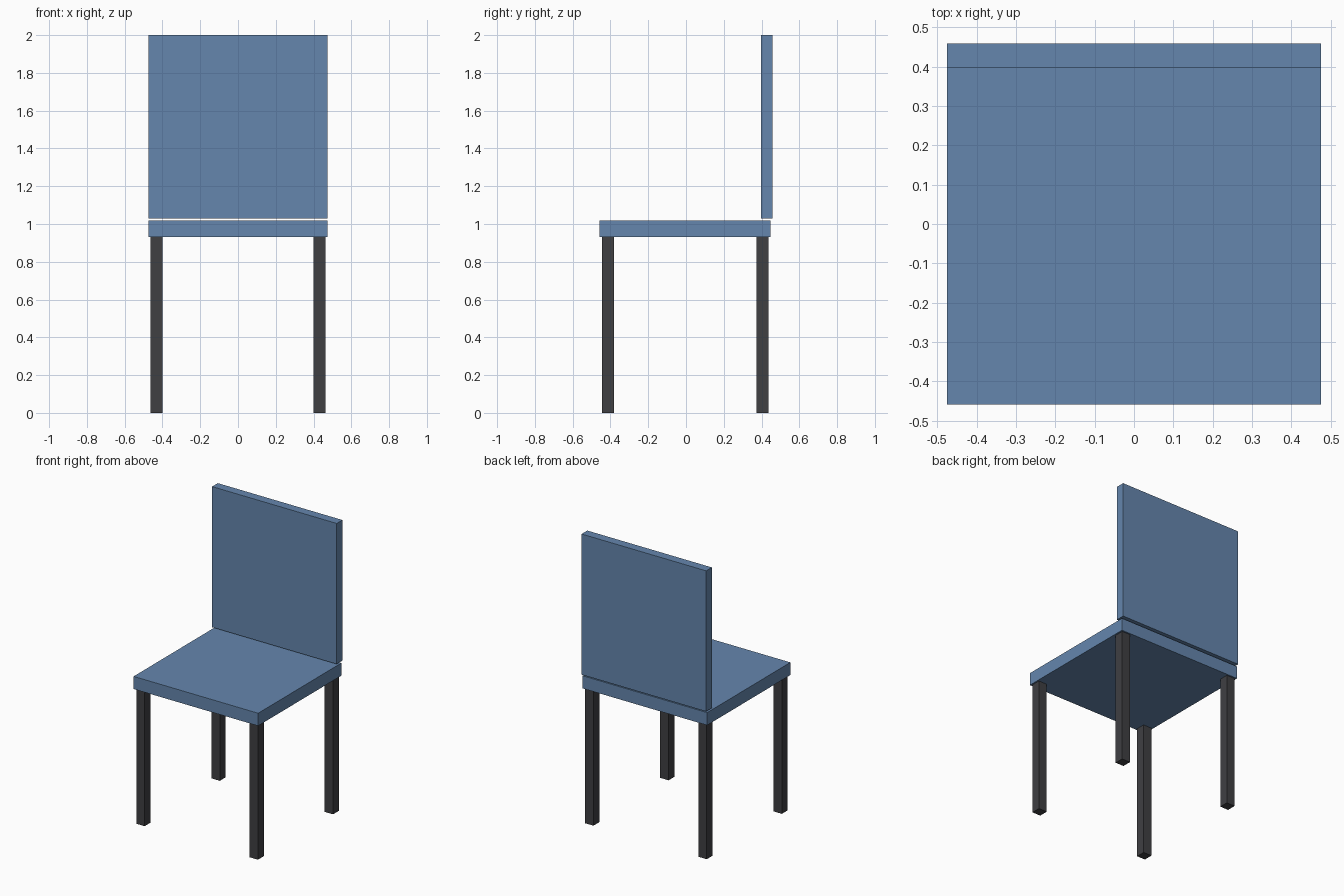
import bpy

if "Cube" in bpy.data.objects:
    bpy.data.objects.remove(bpy.data.objects["Cube"])


def material(name, color):
    mat = bpy.data.materials.new(name)
    mat.diffuse_color = color
    mat.use_nodes = True
    mat.node_tree.nodes["Principled BSDF"].inputs["Base Color"].default_value = mat.diffuse_color
    return mat


def box(name, lo, hi, mat):
    bpy.ops.mesh.primitive_cube_add(size=1, location=[(a + b) / 2 for a, b in zip(lo, hi)])
    obj = bpy.context.object
    obj.name = name
    obj.scale = [b - a for a, b in zip(lo, hi)]
    bpy.ops.object.transform_apply(location=False, rotation=False, scale=True)
    obj.data.materials.append(mat)
    return obj


blue = material("blue_upholstery", (0.13, 0.24, 0.42, 1))
dark = material("dark_legs", (0.05, 0.05, 0.055, 1))

# Seat cushion and the backrest, with a thin gap between them
box("seat", (-0.475, -0.459, 0.931), (0.475, 0.448, 1.018), blue)
box("backrest", (-0.475, 0.397, 1.03), (0.475, 0.459, 2.0), blue)

# Four square legs
half = 0.032
for depth, y in (("front", -0.414), ("back", 0.405)):
    for side, x in (("left", -0.432), ("right", 0.432)):
        box(f"{depth}_{side}_leg", (x - half, y - half, 0), (x + half, y + half, 0.931), dark)
